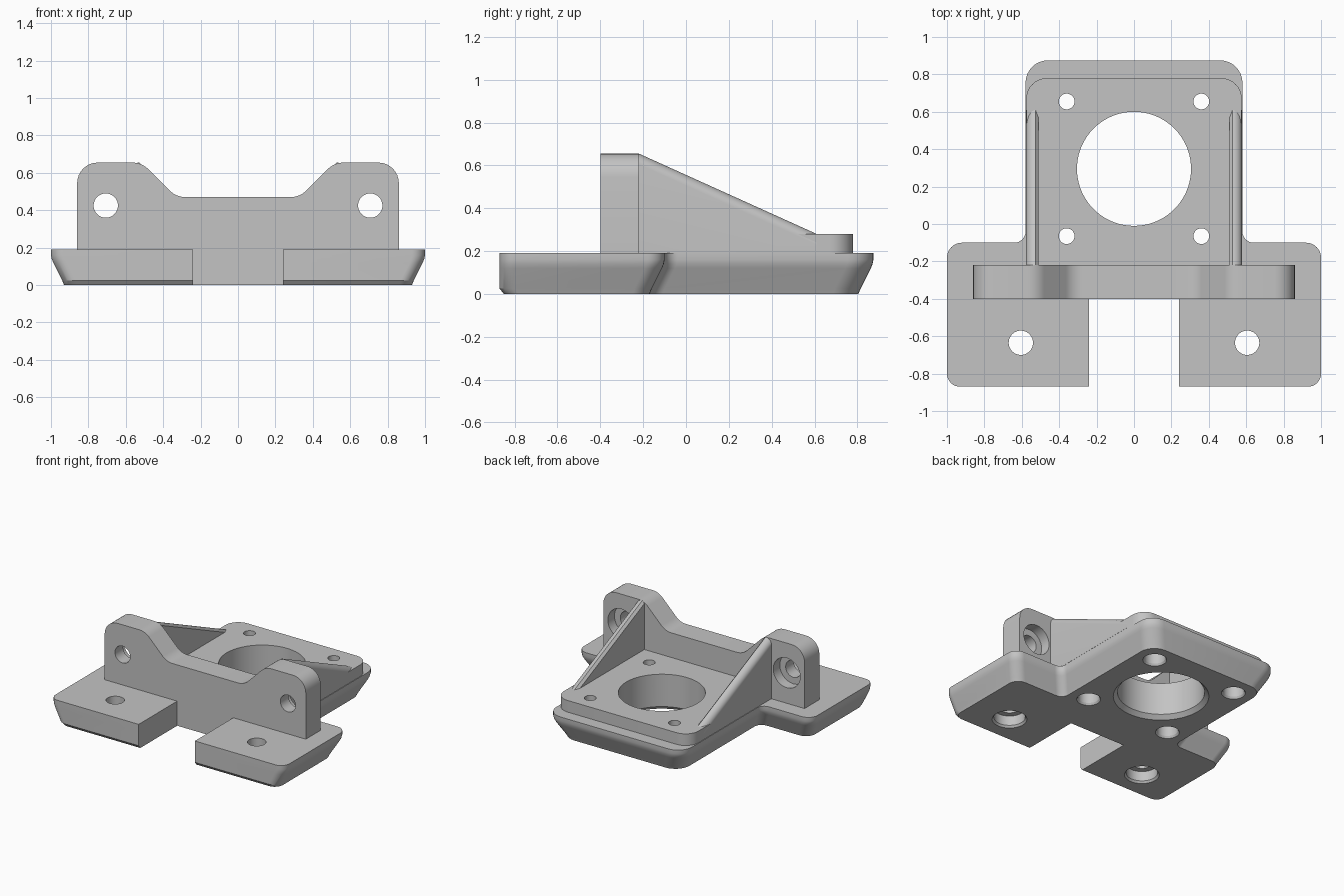
import bpy, bmesh
from math import sin, cos, tan, pi
from mathutils import Vector, Matrix

cube = bpy.data.objects.get("Cube")
if cube:
    bpy.data.objects.remove(cube, do_unlink=True)

grey = bpy.data.materials.new("plain_grey")
grey.use_nodes = True
grey.diffuse_color = (0.55, 0.55, 0.55, 1)
grey.node_tree.nodes["Principled BSDF"].inputs["Base Color"].default_value = grey.diffuse_color


def rounded(corners, steps=8):
    """Outline from (x, y, radius) corners, each turned into an arc."""
    out = []
    for i, (x, y, r) in enumerate(corners):
        p = Vector((x, y))
        if r == 0:
            out.append(p)
            continue
        a = (Vector(corners[i - 1][:2]) - p).normalized()
        b = (Vector(corners[(i + 1) % len(corners)][:2]) - p).normalized()
        half = a.angle(b) / 2
        c = p + (a + b).normalized() * r / sin(half)
        v, w = p + a * r / tan(half) - c, p + b * r / tan(half) - c
        turn = pi - 2 * half
        for k in range(steps + 1):
            t = k / steps
            out.append(c + (v * sin((1 - t) * turn) + w * sin(t * turn)) / sin(turn))
    return out


def loft(bm, rings):
    """Skin between equal rings of points and cap both ends."""
    loops = [[bm.verts.new(p) for p in ring] for ring in rings]
    n = len(loops[0])
    for low, high in zip(loops, loops[1:]):
        for i in range(n):
            j = (i + 1) % n
            bm.faces.new((low[i], low[j], high[j], high[i]))
    bm.faces.new(loops[0])
    bm.faces.new(loops[-1])


def finish(bm, name):
    bmesh.ops.recalc_face_normals(bm, faces=bm.faces[:])
    mesh = bpy.data.meshes.new(name)
    bm.to_mesh(mesh)
    bm.free()
    mesh.materials.append(grey)
    ob = bpy.data.objects.new(name, mesh)
    bpy.context.collection.objects.link(ob)
    return ob


def solid(name, rings):
    bm = bmesh.new()
    loft(bm, rings)
    return finish(bm, name)


def lathe(bm, steps, matrix, sides=48):
    """Stepped round cutter from (height, radius) pairs."""
    loft(bm, [[matrix @ Vector((r * cos(2 * pi * k / sides), r * sin(2 * pi * k / sides), h))
               for k in range(sides)] for h, r in steps])


def select_only(ob):
    bpy.ops.object.select_all(action='DESELECT')
    ob.select_set(True)
    bpy.context.view_layer.objects.active = ob


def cut(ob, cutter):
    mod = ob.modifiers.new("holes", 'BOOLEAN')
    mod.operation, mod.solver, mod.object = 'DIFFERENCE', 'EXACT', cutter
    select_only(ob)
    bpy.ops.object.modifier_apply(modifier=mod.name)


def mirrored(half):
    return half + [(-x, y, r) for x, y, r in reversed(half)]


# base plate: notched front, flared sides and back
def base_ring(z, side, front):
    half = [(0.24, -0.40, 0), (0.24, -0.87 + front, 0),
            (1 - side, -0.87 + front, 0.07), (1 - side, -0.10 - side, 0.08),
            (0.58 - side, -0.10 - side, 0.06), (0.58 - side, 0.875 - side, 0.12)]
    return [(p.x, p.y, z) for p in rounded(mirrored(half))]


base = solid("base_plate", [base_ring(*s) for s in (
    (0, 0.07, 0.02), (0.025, 0.06, 0), (0.12, 0.012, 0),
    (0.14, 0.004, 0), (0.16, 0, 0), (0.19, 0, 0))])

# raised motor pad
pad_outline = rounded(mirrored([(0.576, -0.22, 0), (0.576, 0.78, 0.11)]))
pad = solid("raised_pad", [[(p.x, p.y, z) for p in pad_outline] for z in (0.19, 0.28)])

# upright wall with two ears
wall_outline = rounded(mirrored([(0.86, 0.19, 0), (0.86, 0.655, 0.11),
                                 (0.515, 0.655, 0.12), (0.33, 0.47, 0.12)]))
wall = solid("upright_wall", [[(p.x, y, p.y) for p in wall_outline] for y in (-0.40, -0.22)])

# side gussets with rounded outer top edge
profile = [(0.51, 0.02), (0.527, 0)]
profile += [(0.527 + 0.05 * sin(k * pi / 16), 0.05 * (1 - cos(k * pi / 16))) for k in range(1, 9)]
gussets = [solid(name, [[(s * x, -0.22, 0.2), (s * x, -0.22, 0.655 - d), (s * x, 0.61, 0.28 - d),
                         (s * x, 0.61, 0.2)] for x, d in profile])
           for name, s in (("left_gusset", 1), ("right_gusset", -1))]

# vertical holes: central bore, pad screws, wing bolts
bm = bmesh.new()
lathe(bm, [(-0.01, 0.345), (0.03, 0.305), (0.4, 0.305)], Matrix.Translation((0, 0.295, 0)), 72)
for s in (1, -1):
    for y in (0.655, -0.065):
        lathe(bm, [(-0.01, 0.09), (0.015, 0.075), (0.12, 0.075), (0.12, 0.042), (0.4, 0.042)],
              Matrix.Translation((s * 0.36, y, 0)))
    lathe(bm, [(-0.01, 0.13), (0.015, 0.11), (0.09, 0.11), (0.09, 0.065), (0.4, 0.065)],
          Matrix.Translation((s * 0.605, -0.635, 0)))
down_holes = finish(bm, "vertical_holes")

# ear holes, counterbored from the back
bm = bmesh.new()
for s in (1, -1):
    lathe(bm, [(-0.5, 0.065), (-0.30, 0.065), (-0.30, 0.115), (-0.1, 0.115)],
          Matrix.Translation((s * 0.707, 0, 0.425)) @ Matrix.Rotation(-pi / 2, 4, 'X'))
ear_holes = finish(bm, "ear_holes")

cut(base, down_holes)
cut(pad, down_holes)
cut(wall, ear_holes)
for cutter in (down_holes, ear_holes):
    bpy.data.objects.remove(cutter, do_unlink=True)

for ob in [base, pad, wall] + gussets:
    select_only(ob)
    bpy.ops.object.shade_smooth_by_angle(angle=0.38)
